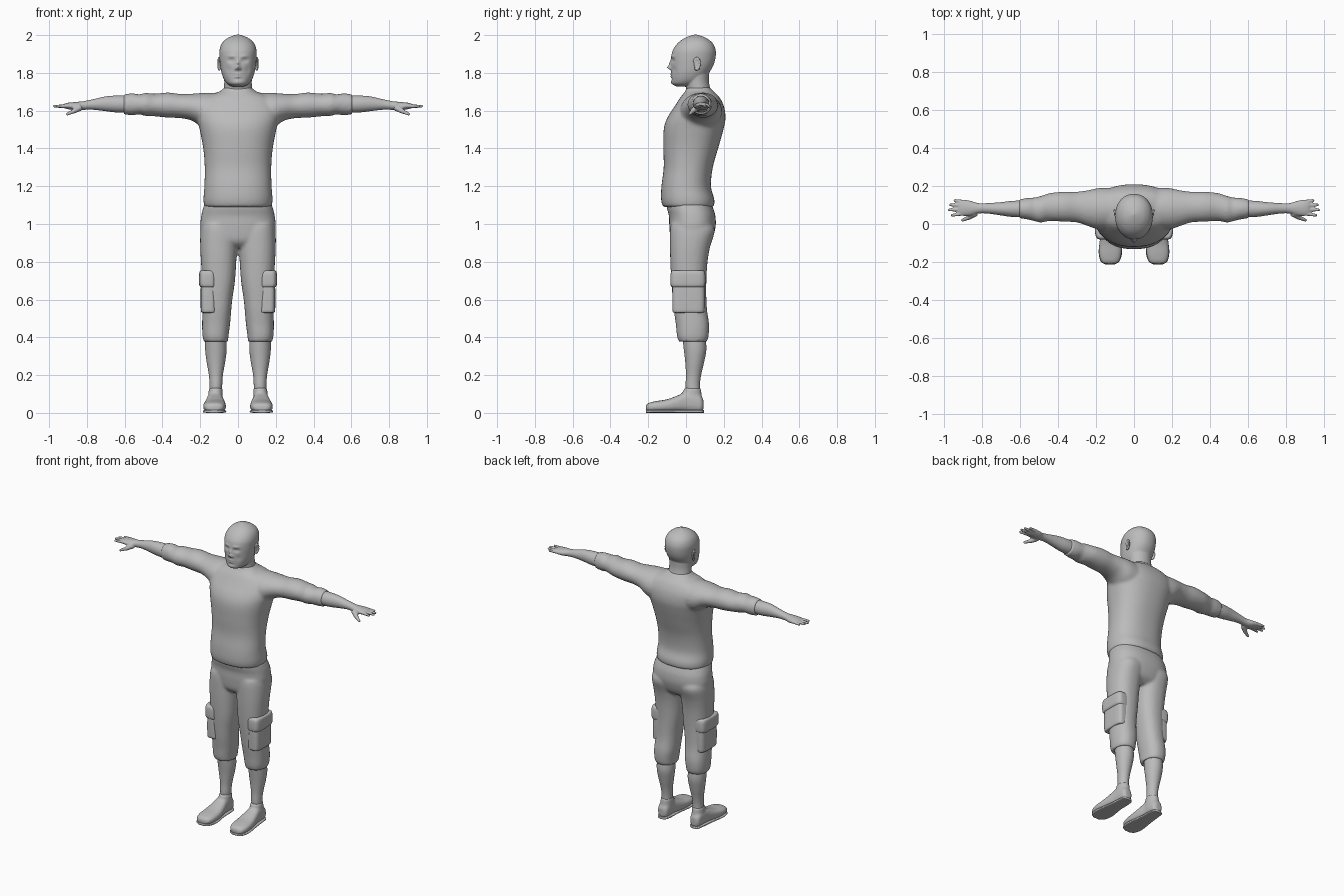
import bpy, bmesh, math
from mathutils import Vector

grey = bpy.data.materials.new("plain grey")
grey.diffuse_color = (0.5, 0.5, 0.5, 1)


def spline(rings, steps):
    """Smoothly interpolate ring bounds."""
    out = []
    for i in range(len(rings) - 1):
        p = [rings[max(0, min(len(rings) - 1, i + k))] for k in (-1, 0, 1, 2)]
        for s in range(steps):
            t = s / steps
            row = []
            for a, b, c, d in zip(*p):
                row.append(0.5 * (2*b + (c - a)*t + (2*a - 5*b + 4*c - d)*t*t + (3*b - a - 3*c + d)*t**3))
            out.append(row)
    return out + [list(rings[-1])]


def loft(bm, axis, rings, side=1, power=2.0, seg=32, steps=5):
    """Closed skin; each ring is (position, min, max, min, max) in the two other axes."""
    loops = []
    for pos, a0, a1, b0, b1 in spline(rings, steps):
        loop = []
        for k in range(seg):
            c, s = math.cos(2 * math.pi * k / seg), math.sin(2 * math.pi * k / seg)
            a = (a0 + a1) / 2 + (a1 - a0) / 2 * math.copysign(abs(c) ** (2 / power), c)
            b = (b0 + b1) / 2 + (b1 - b0) / 2 * math.copysign(abs(s) ** (2 / power), s)
            co = {"x": (pos, a, b), "y": (a, pos, b), "z": (a, b, pos)}[axis]
            loop.append(bm.verts.new((co[0] * side, co[1], co[2])))
        loops.append(loop)
    for lo, hi in zip(loops, loops[1:]):
        for k in range(seg):
            bm.faces.new((lo[k], lo[(k + 1) % seg], hi[(k + 1) % seg], hi[k]))
    bm.faces.new(loops[0][::-1])
    bm.faces.new(loops[-1])


def ball(bm, centre, size):
    made = bmesh.ops.create_uvsphere(bm, u_segments=20, v_segments=12, radius=1)["verts"]
    for v in made:
        v.co = Vector([c + s * p for c, s, p in zip(centre, size, v.co)])


def limb(bm, p, q, r0, r1):
    """Rounded tapering rod, used for fingers."""
    p, q = Vector(p), Vector(q)
    d = q - p
    made = bmesh.ops.create_cone(bm, cap_ends=True, segments=14, radius1=r0, radius2=r1, depth=d.length)["verts"]
    turn = d.to_track_quat("Z", "Y")
    for v in made:
        v.co = turn @ v.co + (p + q) / 2
    ball(bm, q, (r1, r1, r1))


def finish(name, bm, voxel=0, smooth=4):
    bmesh.ops.recalc_face_normals(bm, faces=bm.faces)
    me = bpy.data.meshes.new(name)
    bm.to_mesh(me)
    bm.free()
    me.materials.append(grey)
    me.polygons.foreach_set("use_smooth", [True] * len(me.polygons))
    ob = bpy.data.objects.new(name, me)
    bpy.context.collection.objects.link(ob)
    if voxel:  # fuse overlapping pieces into one skin
        m = ob.modifiers.new("fuse", "REMESH")
        m.mode, m.voxel_size, m.use_smooth_shade = "VOXEL", voxel, True
        m = ob.modifiers.new("soften", "SMOOTH")
        m.factor, m.iterations = 0.5, smooth
    return ob


# Shirt: torso and both sleeves
bm = bmesh.new()
loft(bm, "z", [
    (1.09, -.178, .178, -.122, .148), (1.13, -.183, .183, -.132, .150), (1.20, -.178, .178, -.130, .132),
    (1.30, -.176, .176, -.118, .142), (1.40, -.184, .184, -.120, .170), (1.50, -.203, .203, -.118, .198),
    (1.56, -.218, .218, -.100, .209), (1.62, -.222, .222, -.062, .202), (1.67, -.180, .180, -.030, .178),
    (1.70, -.100, .100, -.006, .148), (1.725, -.070, .070, .005, .125)], power=2.3, seg=48)
for s in (1, -1):
    loft(bm, "x", [
        (.10, -.03, .19, 1.48, 1.695), (.18, -.03, .190, 1.505, 1.694), (.24, -.012, .178, 1.545, 1.690),
        (.30, .008, .170, 1.560, 1.688), (.37, .012, .170, 1.563, 1.696), (.44, .016, .163, 1.570, 1.690),
        (.49, .008, .148, 1.572, 1.694), (.52, .014, .140, 1.580, 1.686), (.56, .024, .137, 1.576, 1.692),
        (.605, .030, .130, 1.580, 1.686)], s)
finish("shirt", bm, .009)

# Trousers: hips and both legs to below the knee
bm = bmesh.new()
loft(bm, "z", [
    (.875, -.10, .10, -.045, .09), (.91, -.180, .180, -.078, .132), (.98, -.199, .199, -.088, .156),
    (1.04, -.195, .195, -.090, .156), (1.08, -.186, .186, -.100, .145), (1.12, -.172, .172, -.105, .130)],
    power=2.4, seg=48)
for s in (1, -1):
    loft(bm, "z", [
        (.378, .052, .182, -.040, .112), (.41, .050, .188, -.048, .120), (.47, .042, .190, -.054, .122),
        (.54, .036, .188, -.064, .112), (.60, .030, .188, -.070, .108), (.70, .016, .190, -.078, .108),
        (.80, .009, .196, -.083, .114), (.88, .004, .200, -.085, .128), (.96, .002, .199, -.085, .152),
        (1.0, .01, .19, -.08, .14)], s, power=2.3)
finish("trousers", bm, .009)

# Cargo pockets: pouch and overlapping flap on each outer thigh
for part, z0, z1, xo, y0, y1 in (("pouch", .53, .69, .197, -.072, .098), ("flap", .665, .755, .206, -.082, .102)):
    bm = bmesh.new()
    for s in (1, -1):
        loft(bm, "z", [
            (z0, .115, xo - .008, y0 + .006, y1 - .006), (z0 + .015, .115, xo, y0, y1),
            (z1 - .02, .115, xo, y0, y1), (z1, .125, xo - .006, y0 + .008, y1 - .008)],
            s, power=4, seg=40, steps=3)
    finish("pocket_" + part, bm, .006, 2)

# Bare lower legs
bm = bmesh.new()
for s in (1, -1):
    loft(bm, "z", [
        (.07, .088, .152, .005, .078), (.14, .084, .150, -.002, .073), (.20, .080, .154, .000, .080),
        (.27, .068, .166, -.004, .096), (.34, .060, .174, -.012, .108), (.42, .066, .172, -.022, .100)], s)
finish("lower_legs", bm)

# Shoes: sole slab and upper with ankle collar
bm = bmesh.new()
for s in (1, -1):
    loft(bm, "y", [
        (-.212, .105, .150, .012, .036), (-.200, .080, .172, .006, .052), (-.16, .066, .184, .004, .062),
        (-.10, .064, .182, .004, .072), (-.04, .072, .172, .005, .094), (.00, .080, .164, .004, .112),
        (.05, .082, .160, .003, .110), (.08, .088, .155, .004, .090), (.092, .105, .14, .02, .07)],
        s, power=2.6)
    loft(bm, "z", [
        (.04, .080, .160, -.03, .088), (.08, .080, .158, -.025, .085), (.132, .082, .154, -.010, .078)], s)
finish("shoes", bm, .007, 3)
bm = bmesh.new()
for s in (1, -1):
    loft(bm, "y", [
        (-.212, .100, .152, 0, .014), (-.195, .076, .176, 0, .016), (-.14, .062, .186, 0, .016),
        (-.04, .076, .172, 0, .016), (.04, .079, .163, 0, .016), (.08, .086, .157, 0, .016),
        (.094, .105, .14, 0, .014)], s, power=4)
finish("shoe_soles", bm)

# Forearms, palms and fingers
bm = bmesh.new()
for s in (1, -1):
    loft(bm, "x", [
        (.56, .034, .124, 1.588, 1.680), (.64, .037, .122, 1.590, 1.680), (.70, .045, .115, 1.597, 1.676),
        (.77, .055, .110, 1.605, 1.660), (.82, .055, .110, 1.604, 1.650), (.86, .044, .122, 1.602, 1.646),
        (.90, .042, .128, 1.608, 1.642), (.922, .048, .124, 1.614, 1.636)], s)
    for y0, y1, tip in ((.056, .046, .965), (.077, .074, .980), (.097, .101, .974), (.116, .124, .950)):
        limb(bm, (s * .89, y0, 1.625), (s * (tip - .007), y1, 1.623), .0115, .0075)
    limb(bm, (s * .835, .058, 1.618), (s * .870, .034, 1.597), .019, .013)
    limb(bm, (s * .870, .034, 1.597), (s * .903, .020, 1.582), .012, .008)
finish("forearms_and_hands", bm, .005, 2)

# Head: skull and jaw, with facial relief pressed into the front
bm = bmesh.new()
loft(bm, "z", [
    (1.728, -.030, .030, -.050, .04), (1.742, -.056, .056, -.074, .07), (1.765, -.074, .074, -.077, .098),
    (1.80, -.087, .087, -.078, .122), (1.84, -.094, .094, -.079, .145), (1.88, -.098, .098, -.078, .156),
    (1.92, -.098, .098, -.070, .157), (1.955, -.086, .086, -.046, .143), (1.98, -.062, .062, -.015, .115),
    (1.994, -.034, .034, .015, .085), (2.003, -.004, .004, .045, .055)], power=2.15, seg=96, steps=9)
relief = [  # x, z, width, height, push forward
    (0, 1.828, .011, .010, .020), (0, 1.848, .008, .018, .012), (.012, 1.822, .007, .006, .008),
    (.036, 1.866, .016, .010, -.012), (.036, 1.866, .009, .005, .006), (.034, 1.888, .022, .007, .005),
    (0, 1.793, .020, .004, .006), (0, 1.780, .016, .005, .006), (0, 1.7865, .022, .002, -.004),
    (0, 1.768, .020, .005, -.004), (0, 1.750, .020, .010, .003), (.05, 1.815, .014, .018, -.004)]
for v in bm.verts:
    if v.co.y < .02:
        x, z = v.co.x, v.co.z
        for rx, rz, w, h, push in relief:
            v.co.y -= push * math.exp(-((abs(x) - rx) / w) ** 2 - ((z - rz) / h) ** 2)
# Neck
loft(bm, "z", [
    (1.64, -.088, .088, .000, .160), (1.70, -.076, .076, .002, .134), (1.75, -.073, .073, -.004, .122),
    (1.80, -.075, .075, -.01, .122), (1.84, -.07, .07, .0, .12)])
finish("head_and_neck", bm, .0045, 2)

# Ears: a thick rim around a hollow shell
bm = bmesh.new()
for s in (1, -1):
    ball(bm, (s * .095, .056, 1.848), (.008, .015, .028))
    for k in range(9):
        a = math.radians(-110 + 32 * k)
        ball(bm, (s * (.099 + .004 * math.cos(a)), .057 + .016 * math.cos(a), 1.848 + .028 * math.sin(a)),
             (.007, .007, .010))
finish("ears", bm, .004, 2)
